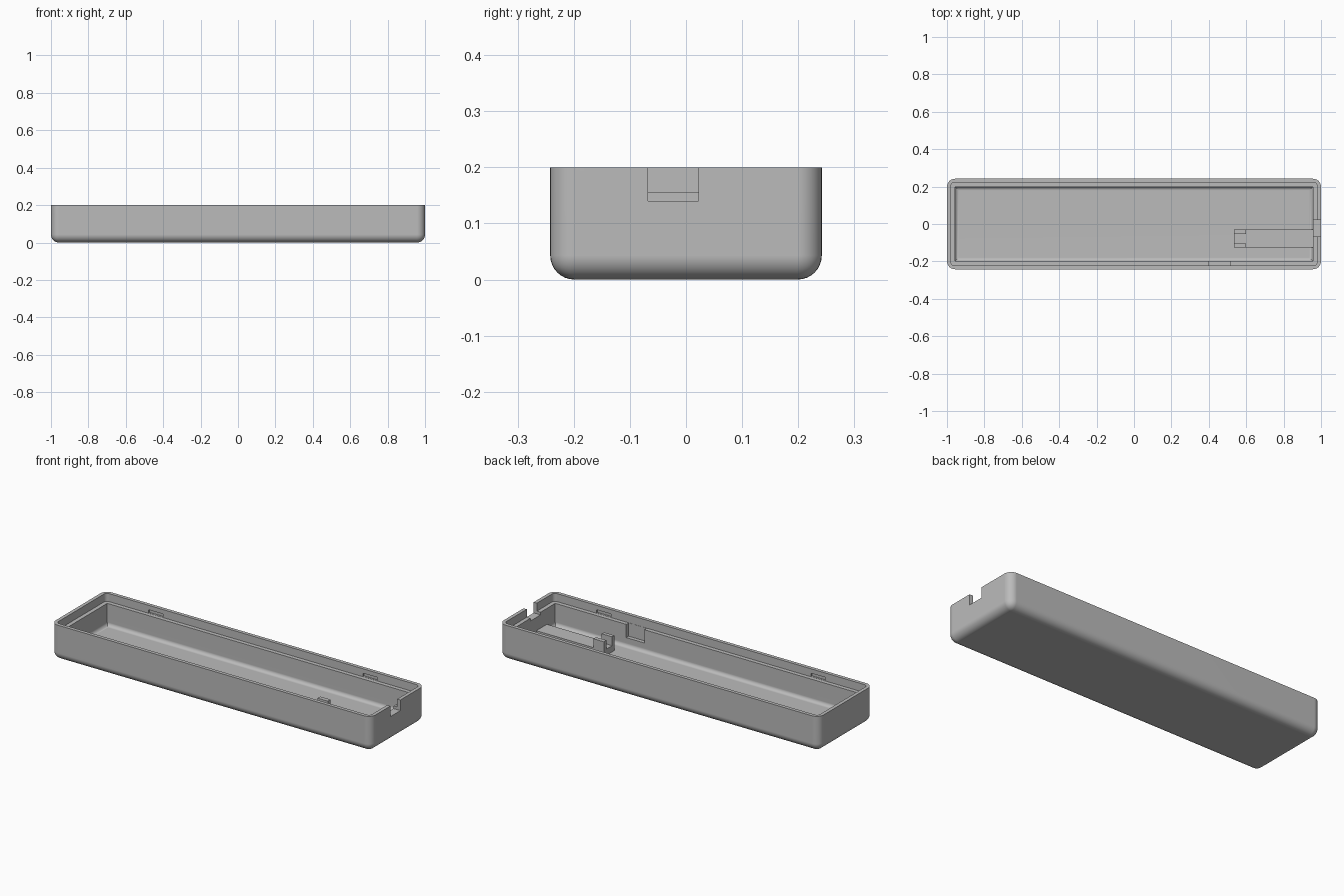
import bpy, bmesh, math
from mathutils import Vector

default = bpy.data.objects.get("Cube")
if default:
    bpy.data.objects.remove(default, do_unlink=True)

plastic = bpy.data.materials.new("grey plastic")
plastic.use_nodes = True
GREY = (0.5, 0.5, 0.5, 1)
plastic.diffuse_color = GREY
plastic.node_tree.nodes["Principled BSDF"].inputs["Base Color"].default_value = GREY


def box(name, low, high, upright=0, bottom=0, segments=8):
    """Box between two corners, with rounded upright and/or bottom edges."""
    low, high = Vector(low), Vector(high)
    bm = bmesh.new()
    bmesh.ops.create_cube(bm, size=1)
    for v in bm.verts:
        v.co = (low + high) / 2 + v.co * (high - low)
    is_upright = lambda e: abs(e.verts[0].co.z - e.verts[1].co.z) > 1e-4
    is_bottom = lambda e: all(abs(v.co.z - low.z) < 1e-4 for v in e.verts)
    edges = [e for e in bm.edges if (upright and is_upright(e)) or (bottom and is_bottom(e))]
    if edges:
        bmesh.ops.bevel(bm, geom=edges, offset=upright or bottom, segments=segments,
                        profile=0.5, affect='EDGES')
    bmesh.ops.recalc_face_normals(bm, faces=bm.faces)
    mesh = bpy.data.meshes.new(name)
    bm.to_mesh(mesh)
    bm.free()
    mesh.materials.append(plastic)
    obj = bpy.data.objects.new(name, mesh)
    bpy.context.collection.objects.link(obj)
    return obj


def activate(obj):
    bpy.ops.object.select_all(action='DESELECT')
    obj.select_set(True)
    bpy.context.view_layer.objects.active = obj


def cut(target, cutter):
    """Subtract the cutter and discard it."""
    cutter.hide_render = True
    mod = target.modifiers.new("cut", 'BOOLEAN')
    mod.operation, mod.solver, mod.object = 'DIFFERENCE', 'EXACT', cutter
    activate(target)
    bpy.ops.object.modifier_apply(modifier=mod.name)
    bpy.data.objects.remove(cutter, do_unlink=True)


# Sizes
W, D, H = 1.0, 0.242, 0.2          # half width, half depth, height
LEDGE, FLOOR = 0.155, 0.03
LIP_X, LIP_Y = W - 0.02, D - 0.02  # inside of the thin lip
CAV_X, CAV_Y = W - 0.043, D - 0.043
TOP = H + 0.1

# Tray shell with rounded sides and bottom
tray = box("tray_shell", (-W, -D, 0), (W, D, H), upright=0.043, bottom=0.043)

# Main cavity with a filleted floor, then the stepped lip
cut(tray, box("cavity_cutter", (-CAV_X, -CAV_Y, FLOOR), (CAV_X, CAV_Y, TOP),
              bottom=0.02, segments=6))
cut(tray, box("lip_cutter", (-LIP_X, -LIP_Y, LEDGE), (LIP_X, LIP_Y, TOP),
              upright=0.02, segments=6))

# Cable notch in the end wall
cut(tray, box("notch_cutter", (CAV_X - 0.02, -0.068, 0.14), (W + 0.1, 0.022, TOP)))

# Relief pocket in the front wall
cut(tray, box("pocket_cutter", (0.4, -LIP_Y + 0.001, 0.08), (0.513, -CAV_Y + 0.03, TOP)))

# Snap grooves inside the long lips
for x in (-0.67, 0.67):
    for side in (-1, 1):
        ys = sorted((side * (LIP_Y - 0.015), side * (LIP_Y + 0.01)))
        cut(tray, box("groove_cutter", (x - 0.045, ys[0], LEDGE + 0.001),
                      (x + 0.045, ys[1], LEDGE + 0.02)))

activate(tray)
bpy.ops.object.shade_smooth_by_angle(angle=math.radians(30))
normals = tray.modifiers.new("even shading", 'WEIGHTED_NORMAL')
normals.keep_sharp = True

# Raised cable platform with a forked clamp at its inner end
box("cable_platform", (0.535, -0.125, FLOOR - 0.01), (CAV_X + 0.01, -0.03, 0.065))
for name, y0, y1 in (("clamp_prong_front", -0.125, -0.104), ("clamp_prong_back", -0.054, -0.03)):
    box(name, (0.535, y0, FLOOR - 0.01), (0.6, y1, 0.115))
